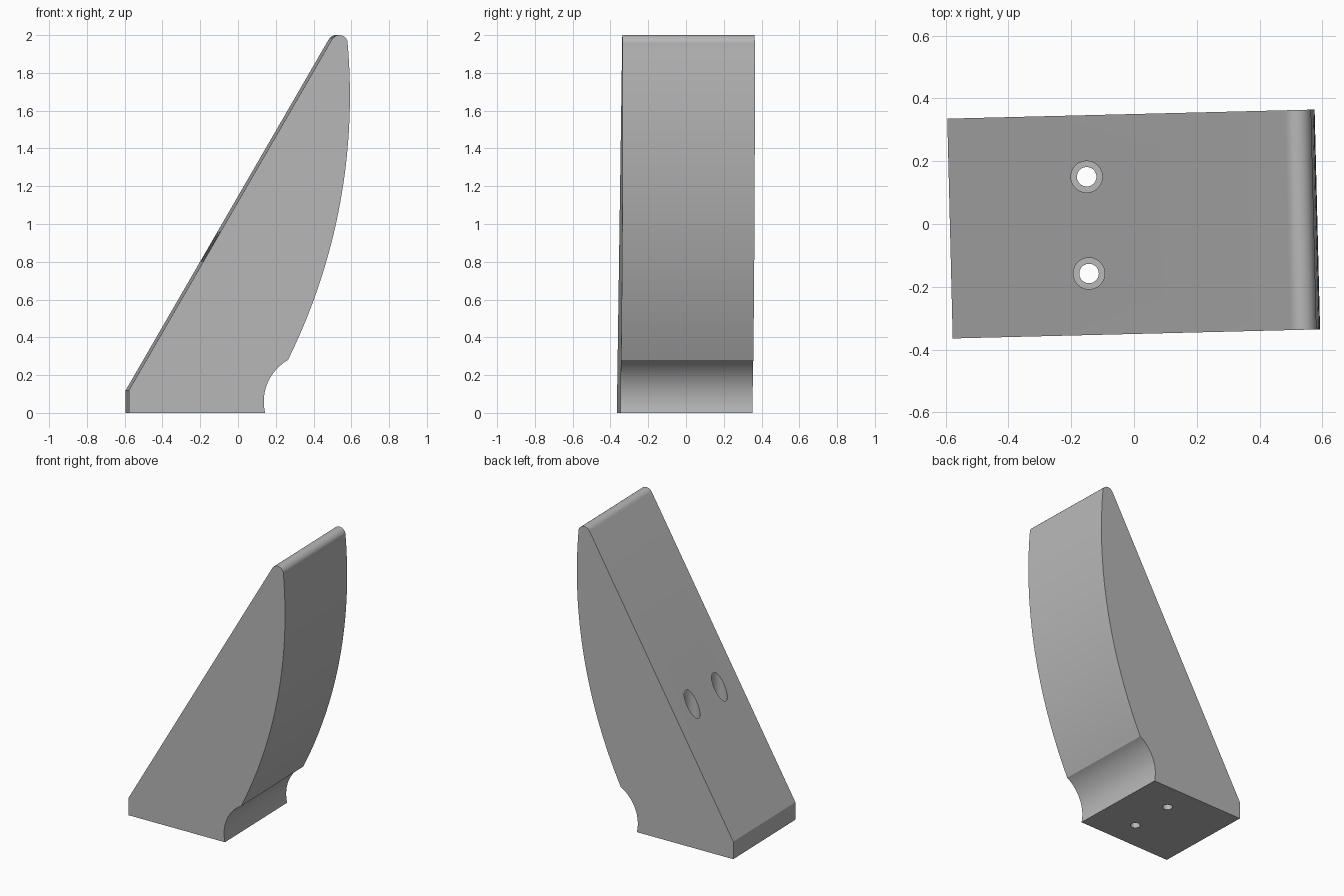
import bpy, bmesh, math
from mathutils import Matrix

if "Cube" in bpy.data.objects:
    bpy.data.objects.remove(bpy.data.objects["Cube"])

WIDTH = 0.70
TURN = math.radians(1.42)


def material(name, rgb):
    m = bpy.data.materials.new(name)
    m.use_nodes = True
    m.diffuse_color = (*rgb, 1)
    m.node_tree.nodes["Principled BSDF"].inputs["Base Color"].default_value = (*rgb, 1)
    return m


def arc(cx, cz, r, start, end, steps):
    """Points along a circle in the x-z plane, angles in degrees."""
    angles = [math.radians(start + (end - start) * i / steps) for i in range(steps + 1)]
    return [(cx + r * math.cos(a), cz + r * math.sin(a)) for a in angles]


def new_object(name, bm):
    bmesh.ops.recalc_face_normals(bm, faces=bm.faces)
    mesh = bpy.data.meshes.new(name)
    bm.to_mesh(mesh)
    bm.free()
    obj = bpy.data.objects.new(name, mesh)
    bpy.context.collection.objects.link(obj)
    return obj


def drill(target, x, y, radius, bottom, top):
    """Cut a vertical round hole, then discard the cutter."""
    bm = bmesh.new()
    bmesh.ops.create_cone(bm, cap_ends=True, segments=48, radius1=radius, radius2=radius,
                          depth=top - bottom,
                          matrix=Matrix.Translation((x, y, (top + bottom) / 2)))
    cutter = new_object("hole_cutter", bm)
    cutter.hide_render = True
    mod = target.modifiers.new("hole", "BOOLEAN")
    mod.operation = "DIFFERENCE"
    mod.solver = "EXACT"
    mod.object = cutter
    bpy.context.view_layer.objects.active = target
    bpy.ops.object.modifier_apply(modifier=mod.name)
    bpy.data.objects.remove(cutter)


# Side profile: foot, concave heel, bowed back, rounded tip, straight slope
profile = [(-0.586, 0.12), (-0.586, 0)]
profile += arc(0.381, 0.06, 0.253, 193.7, 119.6, 20)
profile += arc(-2.566, 1.68, 3.15, -26.2, 5.0, 40)[1:]
profile += arc(0.528, 1.955, 0.045, 8, 149.8, 14)

# Wedge body
bm = bmesh.new()
face = bm.faces.new([bm.verts.new((x, -WIDTH / 2, z)) for x, z in profile])
side = bmesh.ops.extrude_face_region(bm, geom=[face])
verts = [v for v in side["geom"] if isinstance(v, bmesh.types.BMVert)]
bmesh.ops.translate(bm, vec=(0, WIDTH, 0), verts=verts)
wedge = new_object("wedge_body", bm)
wedge.data.materials.append(material("plain grey", (0.48, 0.48, 0.48)))

# Two countersunk screw holes through the slope
for y in (-0.154, 0.154):
    drill(wedge, -0.147, y, 0.05, 0.15, 1.5)
    drill(wedge, -0.147, y, 0.031, -0.2, 0.4)

# Smooth curves with crisp edges, and the slight turn of the whole part
wedge.rotation_euler.z = TURN
bpy.ops.object.select_all(action="DESELECT")
wedge.select_set(True)
bpy.context.view_layer.objects.active = wedge
bpy.ops.object.shade_smooth_by_angle(angle=math.radians(25))
